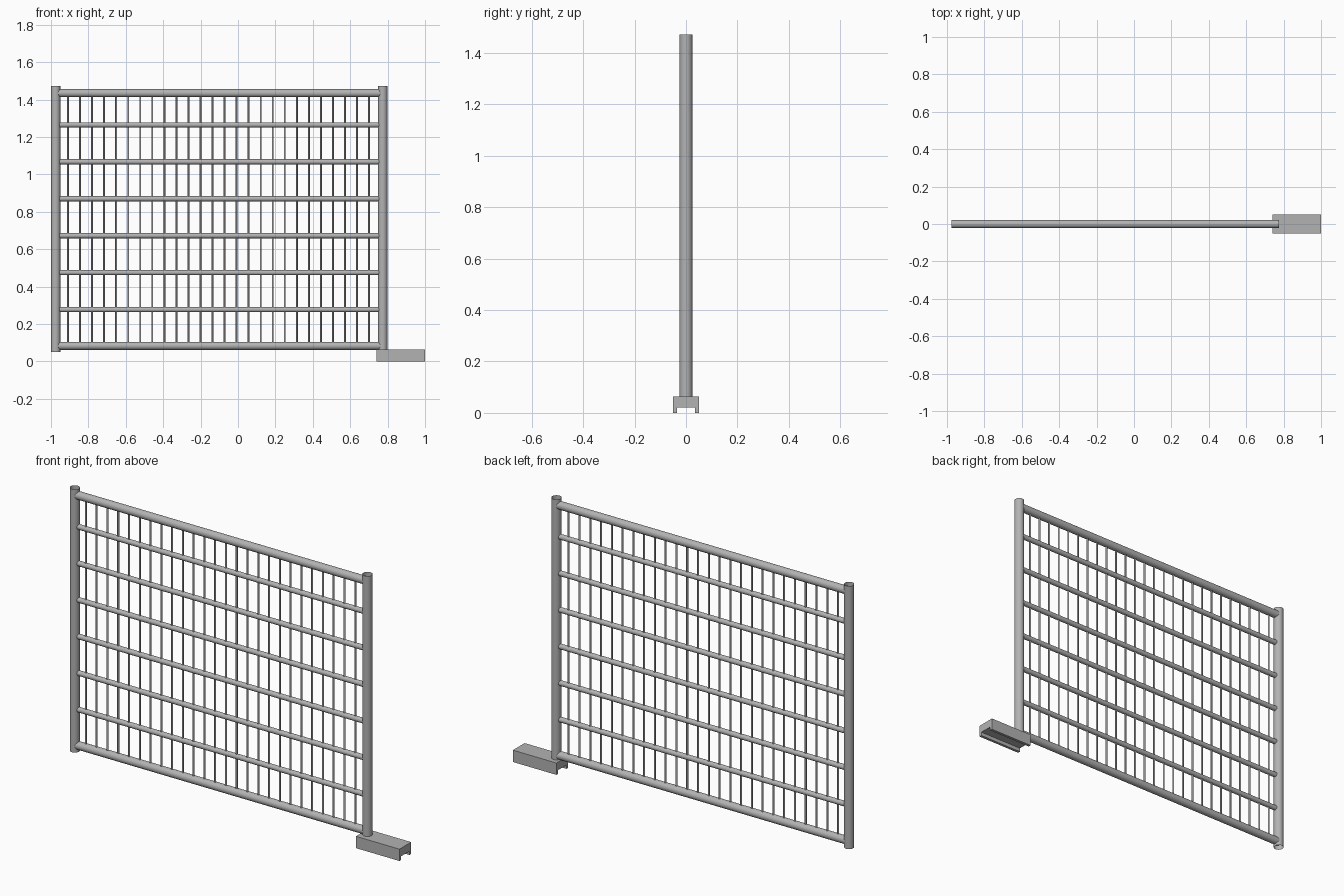
import bpy, bmesh
from mathutils import Vector

if "Cube" in bpy.data.objects:
    bpy.data.objects.remove(bpy.data.objects["Cube"])

# dark grey steel
steel = bpy.data.materials.new("steel")
steel.diffuse_color = (0.45, 0.45, 0.45, 1)
steel.use_nodes = True
steel.node_tree.nodes["Principled BSDF"].inputs["Base Color"].default_value = steel.diffuse_color


def add_object(name, bm):
    me = bpy.data.meshes.new(name)
    bm.to_mesh(me)
    bm.free()
    me.materials.append(steel)
    ob = bpy.data.objects.new(name, me)
    bpy.context.collection.objects.link(ob)
    return ob


def tube(name, a, b, r, sides):
    """Open-ended round bar running from a to b."""
    a, b = Vector(a), Vector(b)
    d = b - a
    bm = bmesh.new()
    bmesh.ops.create_cone(bm, cap_ends=False, segments=sides,
                          radius1=r, radius2=r, depth=d.length)
    for f in bm.faces:
        f.smooth = True
    ob = add_object(name, bm)
    ob.location = (a + b) / 2
    ob.rotation_euler = d.to_track_quat('Z', 'Y').to_euler()


LEFT, RIGHT = -0.975, 0.774
BOTTOM, TOP = 0.083, 1.434

# open tubular posts
for side, x in (("left", LEFT), ("right", RIGHT)):
    tube(side + "_post", (x, 0, 0.05), (x, 0, 1.471), 0.025, 32)

# thick top and bottom rails
for name, z in (("bottom_rail", BOTTOM), ("top_rail", TOP)):
    tube(name, (LEFT, 0, z), (RIGHT, 0, z), 0.0215, 32)

# thin intermediate rails
for i in range(6):
    z = 0.277 + i * 0.1975
    tube(f"middle_rail_{i + 1}", (LEFT, 0, z), (RIGHT, 0, z), 0.014, 24)

# vertical infill wires
for i in range(26):
    x = -0.909 + i * 0.0644
    tube(f"wire_{i + 1}", (x, 0, BOTTOM), (x, 0, TOP), 0.005, 12)

# grooved foot block: notched profile extruded along x
profile = [(-0.05, 0), (-0.035, 0), (-0.035, 0.02), (0.035, 0.02),
           (0.035, 0), (0.05, 0), (0.05, 0.064), (-0.05, 0.064)]
bm = bmesh.new()
face = bm.faces.new([bm.verts.new((0.74, y, z)) for y, z in profile])
ext = bmesh.ops.extrude_face_region(bm, geom=[face])
bmesh.ops.translate(bm, vec=(0.26, 0, 0),
                    verts=[v for v in ext["geom"] if isinstance(v, bmesh.types.BMVert)])
bmesh.ops.recalc_face_normals(bm, faces=bm.faces)
add_object("foot_block", bm)
